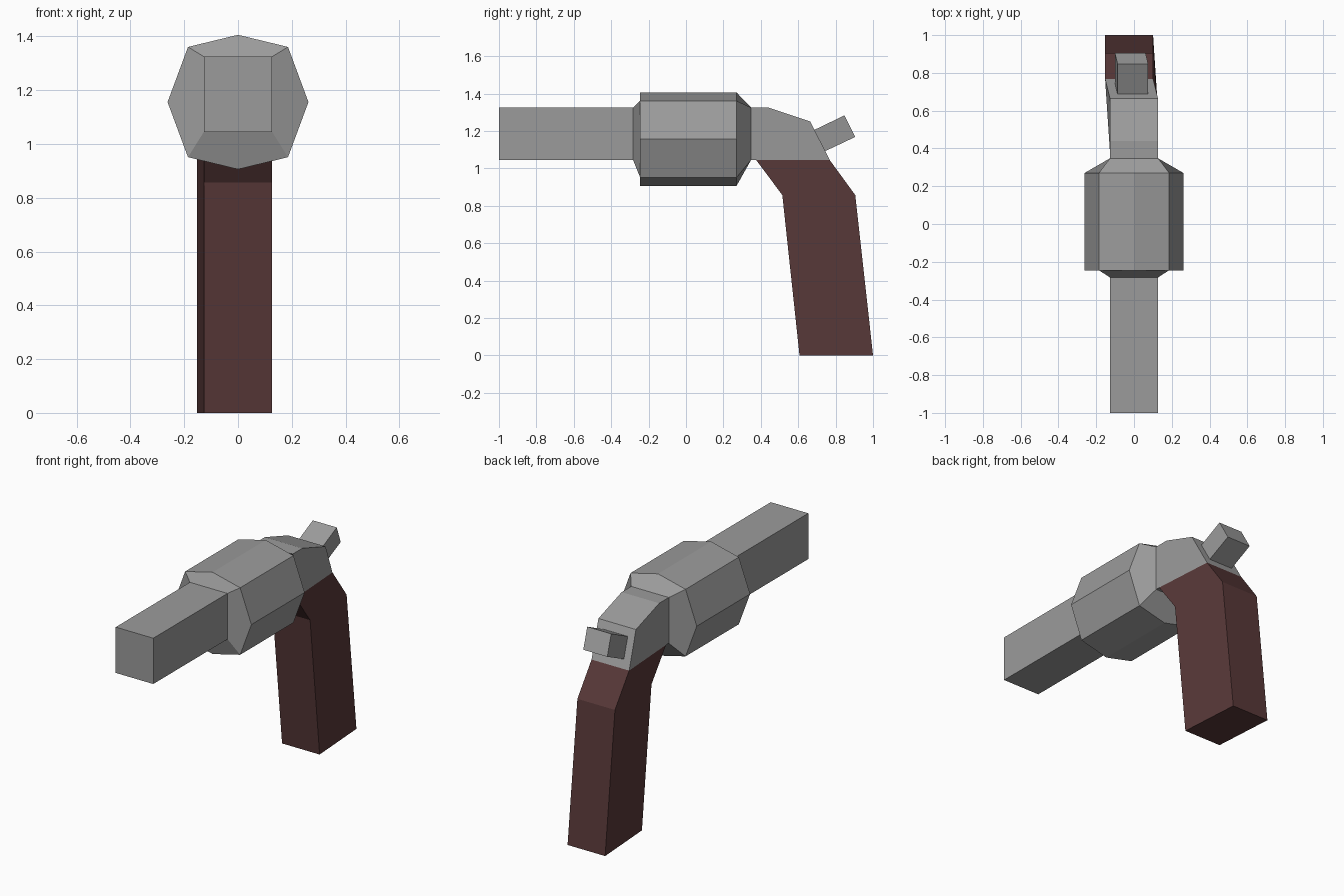
import bpy, bmesh

if "Cube" in bpy.data.objects:
    bpy.data.objects.remove(bpy.data.objects["Cube"])

def material(name, rgb):
    m = bpy.data.materials.new(name)
    m.diffuse_color = (*rgb, 1)
    m.use_nodes = True
    m.node_tree.nodes["Principled BSDF"].inputs["Base Color"].default_value = m.diffuse_color
    return m

STEEL = material("grey_steel", (0.33, 0.33, 0.33))
WOOD = material("dark_brown_wood", (0.098, 0.040, 0.040))

W = 0.127              # half width of barrel, frame and grip
LO, HI = 1.045, 1.325  # barrel bottom and top
S = -0.026             # slight sideways lean of the rear edge

def finish(name, bm, mat, hidden=()):
    """Orient faces, drop those buried in a joint, make the object."""
    bmesh.ops.recalc_face_normals(bm, faces=bm.faces)
    if hidden:
        bmesh.ops.delete(bm, geom=list(hidden), context='FACES')
    me = bpy.data.meshes.new(name)
    bm.to_mesh(me)
    bm.free()
    me.materials.append(mat)
    ob = bpy.data.objects.new(name, me)
    bpy.context.collection.objects.link(ob)
    return ob

def slab(name, profile, half, mat, joints=()):
    """Side profile of (y, z, x shift) widened to both sides of x."""
    bm = bmesh.new()
    a, b = [[bm.verts.new((s * half + dx, y, z)) for y, z, dx in profile] for s in (-1, 1)]
    bm.faces.new(a)
    bm.faces.new(b[::-1])
    n = len(profile)
    rim = [bm.faces.new((a[i], b[i], b[(i + 1) % n], a[(i + 1) % n])) for i in range(n)]
    return finish(name, bm, mat, [rim[i] for i in joints])

# barrel: square bar running into the drum
slab("barrel", [(-1, LO, 0), (-1, HI, 0), (-0.283, HI, 0), (-0.283, LO, 0)],
     W, STEEL, joints=(2,))

# drum: eight-sided body tapering to the square section at both ends
bm = bmesh.new()
zc = 1.156
octagon = [(0.186, 0.205), (0, 0.25), (-0.186, 0.205), (-0.262, 0),
           (-0.186, -0.205), (0, -0.25), (0.186, -0.205), (0.262, 0)]
square = [(W, HI), (-W, HI), (-W, LO), (W, LO)]
rings, caps = [], []
for y_big, y_small in ((-0.245, -0.283), (0.27, 0.348)):
    big = [bm.verts.new((x, y_big, zc + z)) for x, z in octagon]
    small = [bm.verts.new((x, y_small, z)) for x, z in square]
    for i in range(4):
        bm.faces.new((small[i], small[(i + 1) % 4], big[(2 * i + 2) % 8],
                      big[2 * i + 1], big[2 * i]))
    caps.append(bm.faces.new(small))
    rings.append(big)
for i in range(8):
    j = (i + 1) % 8
    bm.faces.new((rings[0][i], rings[0][j], rings[1][j], rings[1][i]))
finish("drum", bm, STEEL, caps)

# rear frame: slopes down behind the drum
slab("rear_frame", [(0.348, LO, 0), (0.348, HI, 0), (0.44, HI, 0), (0.665, 1.25, 0),
                    (0.768, LO, S), (0.375, LO, 0)], W, STEEL, joints=(0, 4))

# grip: bent wooden handle
slab("grip", [(0.375, LO, 0), (0.768, LO, S), (0.905, 0.857, S), (1.0, 0, S),
              (0.607, 0, 0), (0.515, 0.857, 0)], W, WOOD, joints=(0,))

# hammer: small tilted block on the back of the frame
slab("hammer", [(0.687, 1.206, -0.006), (0.847, 1.283, -0.006),
                (0.905, 1.168, -0.02), (0.744, 1.092, -0.02)], 0.081, STEEL, joints=(3,))
